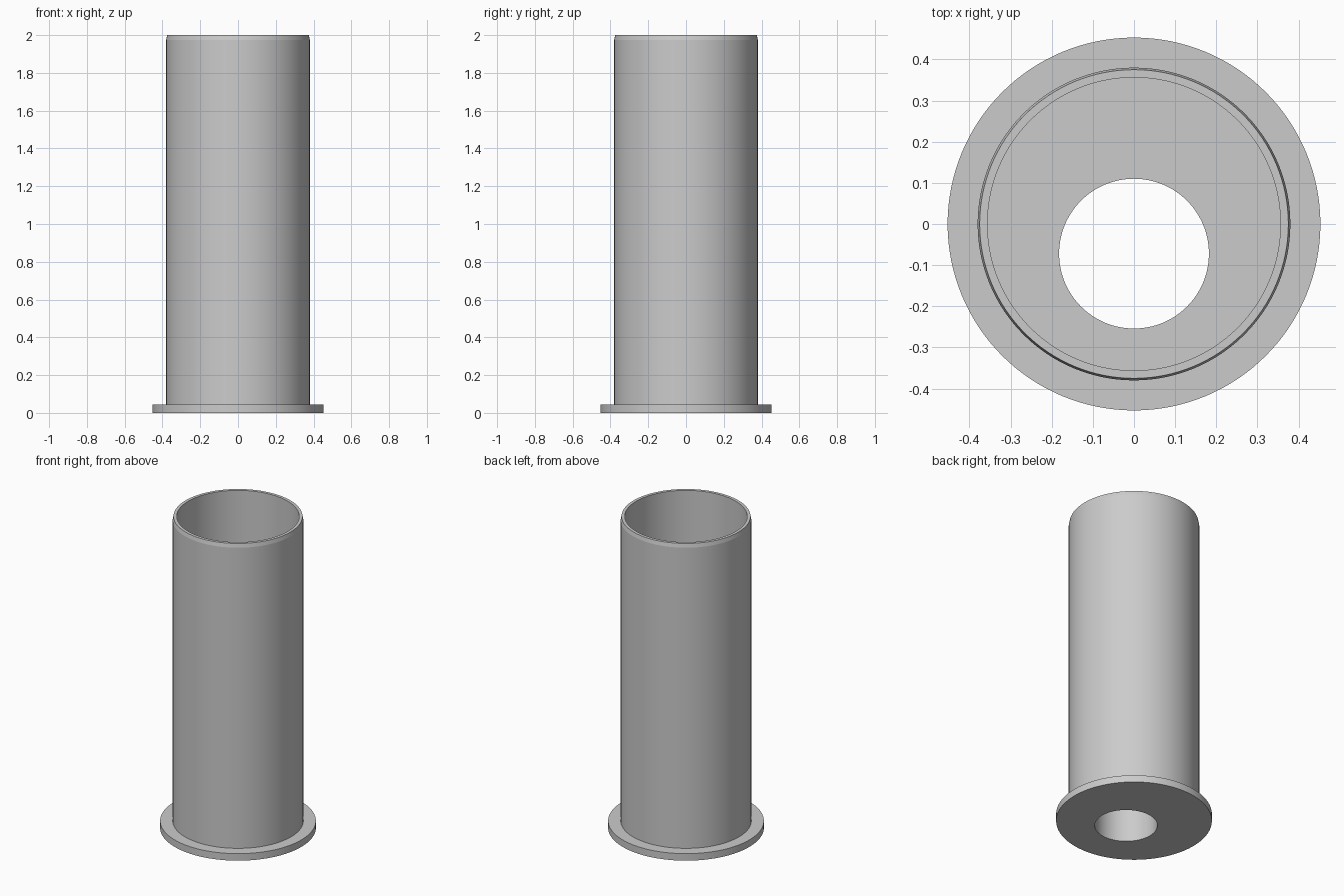
import bpy, bmesh, math

if "Cube" in bpy.data.objects:
    bpy.data.objects.remove(bpy.data.objects["Cube"])

SEGMENTS = 128
HOLE_Y = -0.072   # hole is off centre
FLOOR_Z = 0.25    # inside floor height

grey = bpy.data.materials.new("grey")
grey.diffuse_color = (0.6, 0.6, 0.6, 1)
grey.use_nodes = True
grey.node_tree.nodes["Principled BSDF"].inputs["Base Color"].default_value = grey.diffuse_color


def ring_body(name, rings):
    """Join circles (radius, z, y offset) into a closed hollow body."""
    bm = bmesh.new()
    loops = []
    for r, z, cy in rings:
        angles = [2 * math.pi * i / SEGMENTS for i in range(SEGMENTS)]
        loops.append([bm.verts.new((r * math.cos(a), cy + r * math.sin(a), z))
                      for a in angles])
    for a, b in zip(loops, loops[1:] + loops[:1]):
        for i in range(SEGMENTS):
            j = (i + 1) % SEGMENTS
            bm.faces.new((a[i], a[j], b[j], b[i]))
    bmesh.ops.recalc_face_normals(bm, faces=bm.faces)
    mesh = bpy.data.meshes.new(name)
    bm.to_mesh(mesh)
    bm.free()
    mesh.materials.append(grey)
    obj = bpy.data.objects.new(name, mesh)
    bpy.context.collection.objects.link(obj)
    bpy.context.view_layer.objects.active = obj
    obj.select_set(True)
    bpy.ops.object.shade_smooth_by_angle(angle=math.radians(10))
    return obj


# Flanged tube with an eccentric hole through its floor
ring_body("flanged_tube", [
    (0.182, 0.0, HOLE_Y),       # hole, underside
    (0.453, 0.0, 0),            # flange
    (0.453, 0.045, 0),
    (0.380, 0.045, 0),          # outer wall
    (0.380, 1.975, 0),
    (0.375, 2.0, 0),            # tapered rim
    (0.356, 2.0, 0),            # inner wall
    (0.356, FLOOR_Z, 0),
    (0.182, FLOOR_Z, HOLE_Y),   # hole, inside floor
])
